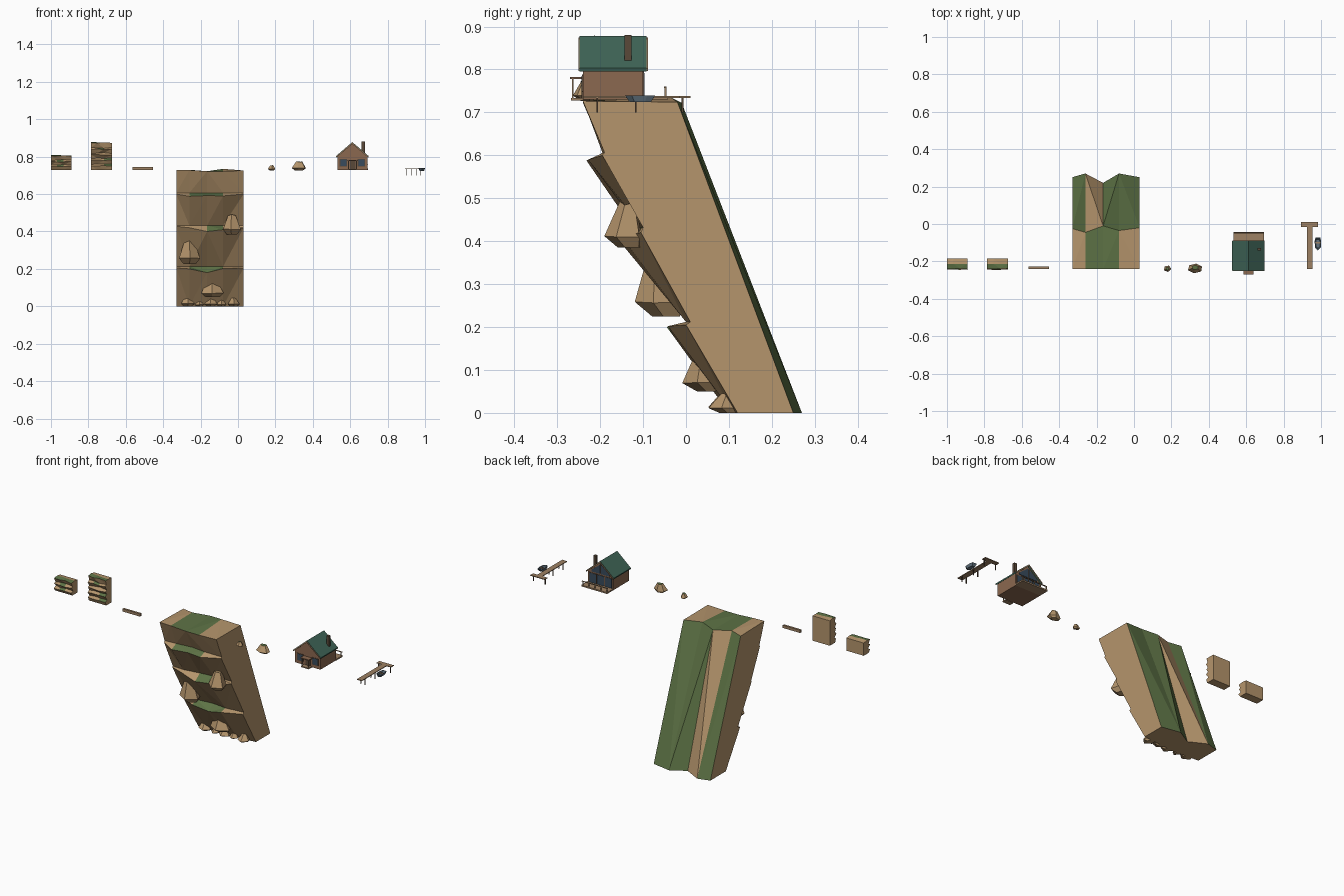
import bpy, bmesh, math, random

if "Cube" in bpy.data.objects:
    bpy.data.objects.remove(bpy.data.objects["Cube"])
random.seed(4)

COLS = {'t': (.46, .30, .15), 'g': (.11, .17, .06), 'w': (.26, .14, .08), 'r': (.05, .13, .095),
        'b': (.04, .07, .11), 'p': (.34, .22, .125), 's': (.12, .17, .21), 'd': (.10, .065, .04)}
NAMES = {'t': 'sandstone', 'g': 'moss', 'w': 'timber', 'r': 'roof_green', 'b': 'glass',
         'p': 'plank_wood', 's': 'boat_blue', 'd': 'dark_wood'}
MATS = {}
for k, c in COLS.items():
    MATS[k] = bpy.data.materials.new(NAMES[k])
    MATS[k].diffuse_color = (*c, 1)


def finish(name, bm, keys):
    bmesh.ops.recalc_face_normals(bm, faces=bm.faces)
    me = bpy.data.meshes.new(name)
    bm.to_mesh(me)
    bm.free()
    for k in keys:
        me.materials.append(MATS[k])
    ob = bpy.data.objects.new(name, me)
    bpy.context.collection.objects.link(ob)
    return ob


def loft(name, loops, col, cap=None):
    """Skin a row of equal-length closed loops and cap both ends."""
    bm = bmesh.new()
    rings = [[bm.verts.new(p) for p in lp] for lp in loops]
    n = len(rings[0])
    for a, b in zip(rings, rings[1:]):
        for i in range(n):
            bm.faces.new((a[i], a[(i + 1) % n], b[(i + 1) % n], b[i]))
    bm.faces.new(rings[0])
    bm.faces.new(rings[-1]).material_index = 1 if cap else 0
    return finish(name, bm, [col] + ([cap] if cap else []))


def box(name, x, y, z, col):
    q = [(x[0], y[0]), (x[1], y[0]), (x[1], y[1]), (x[0], y[1])]
    return loft(name, [[(*p, h) for p in q] for h in z], col)


def prism(name, pts, y, col):
    return loft(name, [[(x, v, z) for x, z in pts] for v in y], col)


def strata(name, xs, ring, paint):
    """Column-by-column rock slab; ring = (z, y) rows going round, paint = colour per strip."""
    keys = 'tg'
    n = len(xs)
    get = lambda v, i: v[i] if isinstance(v, (list, tuple)) else v
    bm = bmesh.new()
    rows = [[bm.verts.new((xs[i], get(y, i), get(z, i))) for i in range(n)] for z, y in ring]
    for r in range(len(rows)):
        a, b = rows[r], rows[(r + 1) % len(rows)]
        for i in range(n - 1):
            c = paint[r] if len(paint[r]) == 1 else paint[r][i]
            f = bm.faces.new((a[i], a[i + 1], b[i + 1], b[i]))
            f.material_index = keys.index(c)
    for i in (0, -1):
        bm.faces.new([row[i] for row in rows])
    bmesh.ops.recalc_face_normals(bm, faces=bm.faces)
    bmesh.ops.triangulate(bm, faces=bm.faces)
    return finish(name, bm, keys)


def rock(name, x, y, z, n=5, lean=.5, cap=None, top=.5):
    """Faceted boulder filling the given ranges; lean moves the crown along y."""
    cx, cy = sum(x) / 2, sum(y) / 2
    rx, ry, h = (x[1] - x[0]) / 2, (y[1] - y[0]) / 2, z[1] - z[0]
    turn = random.uniform(-.2, .2) - math.pi / 2
    loops = []
    for t, s, off in ((0, .65, .3), (.25, 1.08, 0), (1, top, lean)):
        loops.append([(cx + rx * s * math.cos(turn + k * math.tau / n) * random.uniform(.9, 1.08),
                       cy + ry * (off + s * math.sin(turn + k * math.tau / n)),
                       z[0] + h * t * (random.uniform(.88, 1) if t else 1)) for k in range(n)])
    return loft(name, loops, 't', cap)


# Leaning cliff with three mossy ledges
strata('cliff', [-.33, -.26, -.165, -.08, .03], [
    ([.73, .728, .722, .722, .726], -.24),
    (.607, [-.195, -.19, -.18, -.19, -.19]),
    ([.60, .588, .592, .59, .60], [-.20, -.232, -.222, -.228, -.195]),
    (.432, [-.12, -.125, -.11, -.10, -.10]),
    ([.428, .42, .40, .41, .42], [-.125, -.14, -.155, -.15, -.105]),
    (.212, [0, 0, .01, 0, .01]),
    ([.205, .20, .18, .202, .205], [-.02, -.045, -.03, -.042, .0]),
    (0, [.11, .105, .10, .11, .12]),
    (0, [.25, .27, .22, .27, .25]),
    ([.725, .73, .722, .735, .724], [-.025, -.045, -.01, -.035, -.02])],
    ['t', 'tggt', 't', 'ttgt', 't', 'tggt', 't', 't', 'gtgg', 'tggt'])

# Boulders on the cliff face and along its foot
rock('upper_boulder', (-.08, .015), (-.187, -.10), (.385, .495), lean=.2, top=.45)
rock('middle_boulder', (-.315, -.205), (-.115, -.005), (.225, .362), lean=-.1)
rock('lower_boulder', (-.20, -.075), (-.005, .09), (.05, .135), lean=0)
for i, (x, r) in enumerate([(-.27, .035), (-.205, .022), (-.145, .032), (-.09, .025), (-.025, .03)]):
    rock(f'foot_rock_{i + 1}', (x - r, x + r), (.055 + .01 * (i % 2), .125), (0, r * 1.6), lean=.2, top=.4)


# Small layered rock slabs
def slab(name, x0, z1, layers):
    xs = [x0 + .11 * t for t in (0, .3, .62, 1)]
    jit = lambda v, a: [v + random.uniform(-a, a) for _ in xs]
    dz = (z1 - .73) / layers
    ring, paint = [(jit(z1 - .003, .003), jit(-.24, .003))], ['t']
    for k in range(1, layers):
        z = z1 - k * dz
        ring += [(jit(z, .004), jit(-.228, .003)), (jit(z - .008, .002), jit(-.243, .004))]
        paint += [random.choice(['tgt', 'ttg', 'ttt']), 't']
    ring += [(.73, -.232), (.73, -.185), (z1 - .004, -.185), (jit(z1 - .001, .003), -.213)]
    paint += ['t', 't', 't', 'g']
    strata(name, xs, ring, paint)


slab('low_rock_slab', -1.0, .807, 3)
slab('tall_rock_slab', -.785, .877, 5)
box('loose_plank', (-.565, -.455), (-.24, -.228), (.728, .744), 'p')

# Loose stones
rock('small_stone', (.16, .197), (-.255, -.222), (.727, .755), lean=0, cap='g')
rock('large_stone', (.29, .363), (-.262, -.213), (.727, .776), 6, lean=.2, cap='g')

# Cabin body and roof
prism('cabin_walls', [(.531, .73), (.692, .73), (.692, .802), (.611, .868), (.531, .802)], (-.24, -.10), 'w')
prism('roof', [(.524, .803), (.611, .878), (.699, .803), (.697, .795), (.611, .868), (.526, .795)],
      (-.248, -.092), 'r')
for s, y in (('front', -.25), ('back', -.092)):
    prism(f'{s}_gable_trim', [(.526, .802), (.611, .875), (.697, .802), (.697, .796), (.611, .867), (.526, .796)],
          (y, y + .003), 'p')
box('chimney', (.661, .678), (-.143, -.127), (.82, .88), 'd')


# Windows with frames
def window(name, x, z, y, out):
    box(name + '_frame', (x[0] - .003, x[1] + .003), (y, y + out * .002), (z[0] - .003, z[1] + .003), 'd')
    box(name, x, (y, y + out * .003), z, 'b')


window('front_window_left', (.547, .58), (.75, .785), -.24, -1)
window('front_window_right', (.643, .676), (.75, .785), -.24, -1)
for i, x in enumerate((.54, .59, .64)):
    window(f'back_glass_{i + 1}', (x, x + .042), (.738, .792), -.10, 1)
for i, s in enumerate((-1, 1)):
    prism(f'back_gable_glass_{i + 1}', [(.611 + s * .004, .802), (.611 + s * .058, .802),
          (.611 + s * .058, .812), (.611 + s * .004, .854)], (-.10, -.097), 'b')

# Front door and porch
box('front_door', (.598, .628), (-.243, -.24), (.733, .776), 'd')
box('porch_floor', (.588, .637), (-.268, -.24), (.728, .734), 'p')
box('porch_roof', (.586, .639), (-.27, -.24), (.778, .783), 'w')
for i, x in enumerate((.589, .632)):
    box(f'porch_post_{i + 1}', (x, x + .004), (-.266, -.262), (.734, .778), 'p')

# Back deck and railing
box('back_deck', (.531, .695), (-.10, -.042), (.73, .738), 'p')
for i in range(5):
    x = .533 + i * .0385
    box(f'deck_post_{i + 1}', (x, x + .004), (-.05, -.046), (.738, .758), 'p')
box('deck_rail', (.531, .695), (-.051, -.045), (.757, .76), 'p')

# T-shaped dock on posts
box('dock_walkway', (.924, .955), (-.24, -.012), (.734, .738), 'p')
box('dock_end', (.892, .983), (-.015, .01), (.734, .738), 'p')
for i, (x, y) in enumerate([(.926, -.207), (.953, -.207), (.926, -.117), (.953, -.117), (.90, -.008), (.975, -.008)]):
    box(f'dock_post_{i + 1}', (x - .002, x + .002), (y - .002, y + .002), (.70, .736), 'd')

# Rowing boat, bow towards the front
hull = [(0, -.036), (.016, -.02), (.017, .015), (.013, .034), (-.013, .034), (-.017, .015), (-.016, -.02)]
loft('boat', [[(.983 + x * s, -.106 + y * s, z) for x, y in hull]
              for s, z in ((.7, .724), (1, .739), (.82, .739), (.65, .73))], 's')
box('boat_seat', (.97, .996), (-.105, -.097), (.734, .737), 'p')

for m in bpy.data.materials:
    if m.users and not m.is_grease_pencil:
        m.use_nodes = True
        m.node_tree.nodes["Principled BSDF"].inputs["Base Color"].default_value = m.diffuse_color
